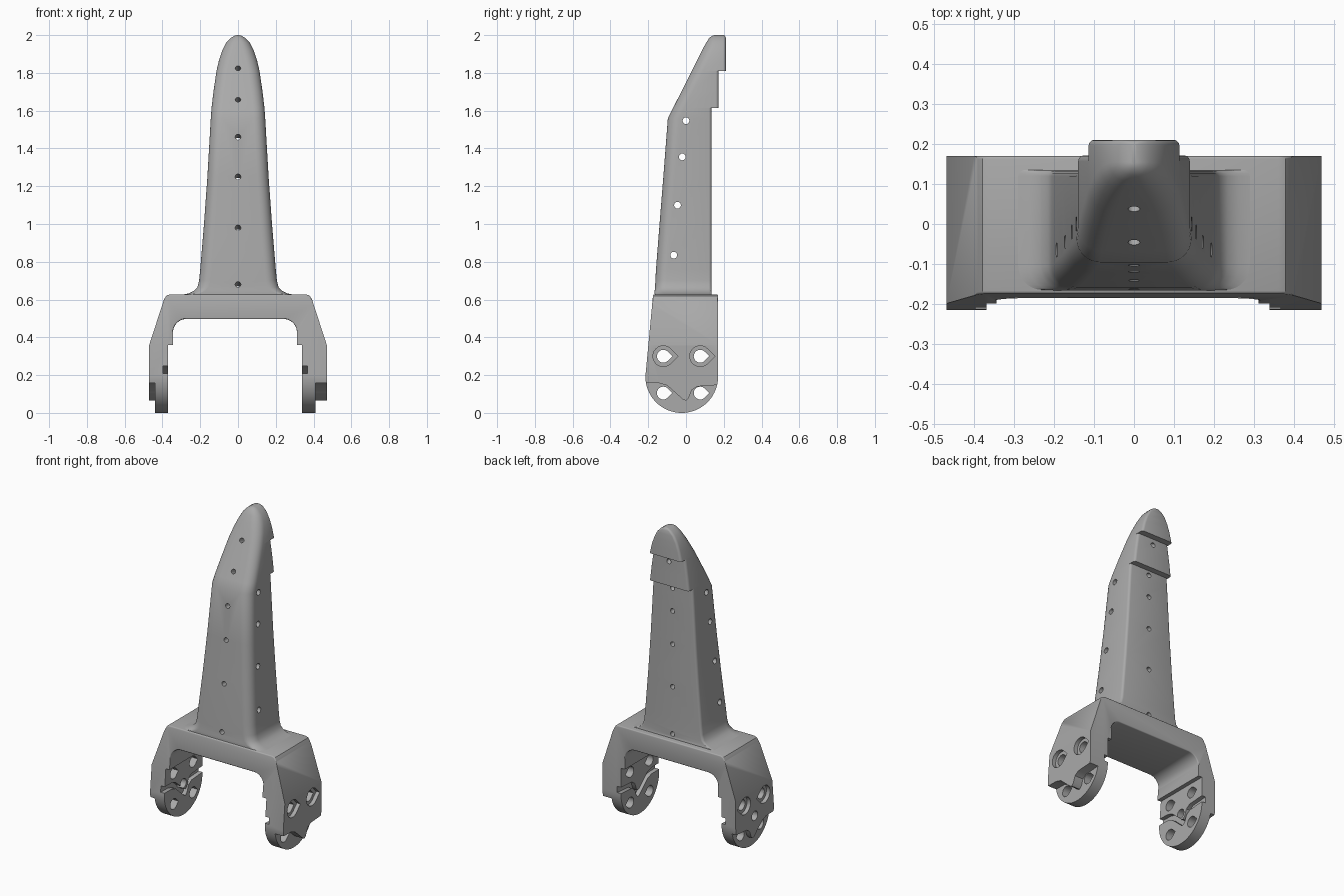
import bpy, bmesh, math
from mathutils import Vector

if "Cube" in bpy.data.objects:
    bpy.data.objects.remove(bpy.data.objects["Cube"])

grey = bpy.data.materials.new("plain_grey")
grey.use_nodes = True
grey.diffuse_color = (0.4, 0.4, 0.4, 1)
grey.node_tree.nodes["Principled BSDF"].inputs["Base Color"].default_value = (0.4, 0.4, 0.4, 1)


def finish(name, bm):
    bmesh.ops.recalc_face_normals(bm, faces=bm.faces)
    mesh = bpy.data.meshes.new(name)
    bm.to_mesh(mesh)
    bm.free()
    mesh.materials.append(grey)
    ob = bpy.data.objects.new(name, mesh)
    bpy.context.collection.objects.link(ob)
    return ob


def add_prism(bm, pts, axis, lo, hi, slant=0):
    """Extrude a 2D outline along x (points are y, z) or y (points are x, z)."""
    def at(p, d):
        return (d, p[0], p[1]) if axis == "x" else (p[0], d, p[1] + slant * d)
    a = [bm.verts.new(at(p, lo)) for p in pts]
    b = [bm.verts.new(at(p, hi)) for p in pts]
    bm.faces.new(a)
    bm.faces.new(b[::-1])
    for i in range(len(pts)):
        j = (i + 1) % len(pts)
        bm.faces.new((a[i], a[j], b[j], b[i]))


def arc(cx, cy, r, start, end, n):
    angles = [math.radians(start + (end - start) * i / n) for i in range(n + 1)]
    return [(cx + r * math.cos(t), cy + r * math.sin(t)) for t in angles]


def teardrop(cy, cz, r):
    return arc(cy, cz, r, 45, 315, 18) + [(cy + r * 1.414, cz)]


def circle(cx, cy, r):
    return arc(cx, cy, r, 0, 337.5, 15)


def boolean(ob, cutter, operation):
    mod = ob.modifiers.new("cut", "BOOLEAN")
    mod.operation, mod.solver, mod.object = operation, "EXACT", cutter
    bpy.context.view_layer.objects.active = ob
    bpy.ops.object.modifier_apply(modifier=mod.name)
    bpy.data.objects.remove(cutter)


def smooth(ob):
    bpy.ops.object.select_all(action="DESELECT")
    ob.select_set(True)
    bpy.context.view_layer.objects.active = ob
    bpy.ops.object.shade_smooth_by_angle(angle=math.radians(32))


# Yoke: arch outline crossed with the rounded side outline
outer = [(0.47, 0), (0.47, 0.36), (0.392, 0.6), (0.38, 0.62), (0.362, 0.627)]
arch = [(-x, z) for x, z in outer] + outer[::-1]
arch += [(0.34, 0), (0.34, 0.36), (0.312, 0.36)]
arch += arc(0.242, 0.427, 0.07, 0, 90, 8) + arc(-0.274, 0.427, 0.07, 90, 180, 8)
arch += [(-0.344, 0.36), (-0.37, 0.36), (-0.37, 0)]
bm = bmesh.new()
add_prism(bm, arch, "y", -0.4, 0.4)
yoke = finish("yoke", bm)
bm = bmesh.new()
side = arc(-0.0225, 0.1925, 0.1925, 0, -180, 40) + [(-0.172, 0.65), (0.17, 0.65)]
add_prism(bm, side, "x", -1, 1)
boolean(yoke, finish("side_outline", bm), "INTERSECT")

# Round the rim of the arch
bm = bmesh.new()
bm.from_mesh(yoke.data)
rim = [e for e in bm.edges if min(v.co.z for v in e.verts) > 0.365
       and len(e.link_faces) == 2 and e.calc_face_angle() > 0.9]
bmesh.ops.bevel(bm, geom=rim, offset=0.014, offset_type="OFFSET", segments=3,
                profile=0.5, affect="EDGES", clamp_overlap=True)
bm.to_mesh(yoke.data)
bm.free()

# Stepped plates at the leg ends, split by a wavy line
wave = [(-0.3, 0.16), (-0.14, 0.157), (-0.1, 0.145), (-0.06, 0.11), (-0.015, 0.07),
        (0, 0.065), (0.015, 0.08), (0.03, 0.12), (0.06, 0.14), (0.3, 0.157)]
below = wave + [(0.3, -0.1), (-0.3, -0.1)]
groove = [(y, z + 0.09) for y, z in wave] + [(y, z + 0.05) for y, z in wave[::-1]]
for lo, hi, outline in ((0.41, 0.6, below), (-0.6, -0.44, below),
                        (0.3, 0.367, groove), (-0.397, -0.3, groove)):
    bm = bmesh.new()
    add_prism(bm, outline, "x", lo, hi)
    boolean(yoke, finish("step_cutter", bm), "DIFFERENCE")

# Bolt holes with shallow wide seats on the outside
bm = bmesh.new()
for y in (-0.12, 0.075):
    for z in (0.105, 0.3):
        add_prism(bm, teardrop(y, z, 0.034), "x", -1, 1)
add_prism(bm, circle(-0.022, 0.2, 0.03), "x", -1, -0.2)
boolean(yoke, finish("bolt_cutter", bm), "DIFFERENCE")
bm = bmesh.new()
for y in (-0.12, 0.075):
    for lo, hi in ((0.445, 0.6), (-0.6, -0.445)):
        add_prism(bm, teardrop(y, 0.3, 0.055), "x", lo, hi)
boolean(yoke, finish("seat_cutter", bm), "DIFFERENCE")
smooth(yoke)

# Blade: rounded sections (height, half width, front, back) lofted upwards
rows = [(0.6, 0.29, -0.165, 0.135), (0.627, 0.29, -0.165, 0.135), (0.632, 0.262, -0.166, 0.135),
        (0.645, 0.235, -0.166, 0.135), (0.665, 0.215, -0.164, 0.135), (0.7, 0.206, -0.162, 0.135),
        (0.76, 0.2, -0.159, 0.135), (1.0, 0.18, -0.14, 0.135), (1.25, 0.162, -0.12, 0.135),
        (1.56, 0.144, -0.096, 0.135), (1.615, 0.14, -0.068, 0.135), (1.615, 0.14, -0.068, 0.172),
        (1.7, 0.13, -0.025, 0.172), (1.81, 0.114, 0.03, 0.172), (1.81, 0.114, 0.03, 0.211),
        (1.87, 0.1, 0.06, 0.211), (1.92, 0.083, 0.085, 0.211), (1.96, 0.062, 0.107, 0.211),
        (1.985, 0.038, 0.123, 0.211), (1.996, 0.02, 0.138, 0.207), (2.0, 0.006, 0.15, 0.2)]
bm = bmesh.new()
rings = []
for z, w, front, back in rows:
    rf = min(0.06, w * 0.85, (back - front) * 0.45)
    rb = min(0.015, w * 0.5)
    ring = arc(w - rb, back - rb, rb, 0, 90, 3) + arc(-w + rb, back - rb, rb, 90, 180, 3)
    ring += arc(-w + rf, front + rf, rf, 180, 270, 7) + arc(w - rf, front + rf, rf, 270, 360, 7)
    rings.append([bm.verts.new((x, y, z)) for x, y in ring])
for a, b in zip(rings, rings[1:]):
    for i in range(len(a)):
        j = (i + 1) % len(a)
        bm.faces.new((a[i], a[j], b[j], b[i]))
bm.faces.new(rings[0][::-1])
bm.faces.new(rings[-1])
blade = finish("blade", bm)

# Small lacing holes: front to back, slanting down, and side to side
bm = bmesh.new()
for z in (0.667, 0.968, 1.24, 1.452):
    add_prism(bm, circle(0, z, 0.015), "y", -0.4, 0.4, -0.08)
for z in (1.64, 1.84):
    add_prism(bm, circle(0, z, 0.015), "y", -0.2, 0.4, -0.4)
for y, z in ((-0.065, 0.835), (-0.045, 1.1), (-0.02, 1.355), (0, 1.547)):
    add_prism(bm, circle(y, z, 0.018), "x", -0.4, 0.4)
boolean(blade, finish("lacing_cutter", bm), "DIFFERENCE")
smooth(blade)
